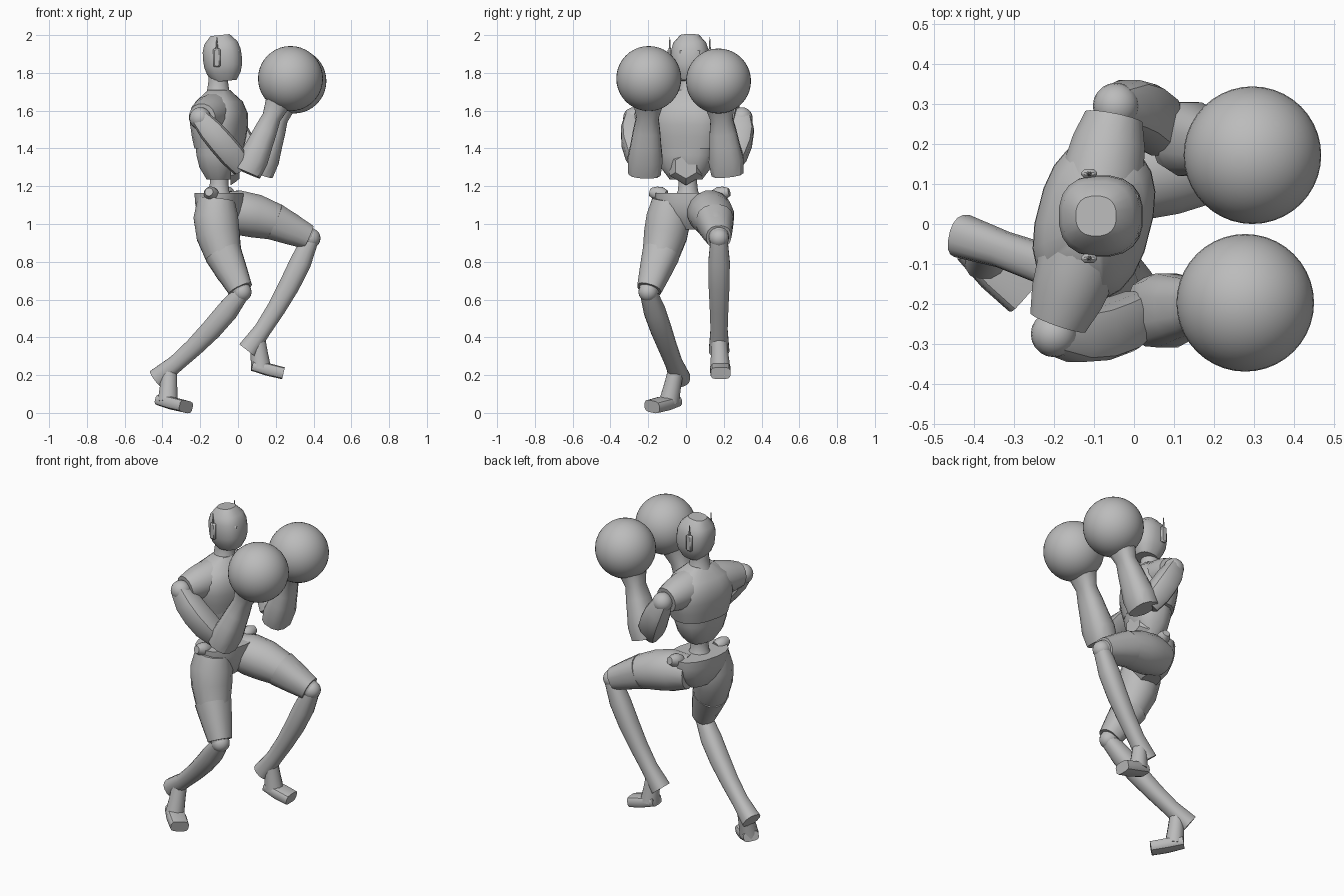
import bpy
import bmesh
from math import cos, sin, pi, copysign
from mathutils import Vector, Matrix

default_cube = bpy.data.objects.get("Cube")
if default_cube:
    bpy.data.objects.remove(default_cube, do_unlink=True)

GREY = (0.5, 0.5, 0.5, 1)
grey = bpy.data.materials.new("plain grey")
grey.use_nodes = True
grey.diffuse_color = GREY
grey.node_tree.nodes["Principled BSDF"].inputs["Base Color"].default_value = GREY

ACROSS = Vector((0, 1, 0))           # sideways axis of the figure
TWIST = Vector((0.25, 0.97, 0))      # sideways axis of the turned body
UP = Vector((0, 0, 1))


def finish(name, bm):
    """Turn a bmesh into a smooth-shaded object with sharp edges kept."""
    bmesh.ops.recalc_face_normals(bm, faces=bm.faces)
    mesh = bpy.data.meshes.new(name)
    bm.to_mesh(mesh)
    bm.free()
    mesh.materials.append(grey)
    obj = bpy.data.objects.new(name, mesh)
    bpy.context.collection.objects.link(obj)
    bpy.ops.object.select_all(action="DESELECT")
    obj.select_set(True)
    bpy.context.view_layer.objects.active = obj
    bpy.ops.object.shade_smooth_by_angle(angle=pi / 5)


def along_curve(start, bend, end, t):
    return start.lerp(bend, t).lerp(bend.lerp(end, t), t)


def limb(name, start, end, widths, depth=1.0, bend=None, side=ACROSS, sides=16, power=2.0):
    """Skin evenly spaced rings from start to end, curving towards bend."""
    bend = bend or start.lerp(end, 0.5)
    bm = bmesh.new()
    rings = []
    for i, width in enumerate(widths):
        t = i / (len(widths) - 1)
        point = along_curve(start, bend, end, t)
        tangent = (bend - start).lerp(end - bend, t).normalized()
        u = (side - tangent * side.dot(tangent)).normalized()
        v = tangent.cross(u) * depth
        ring = []
        for k in range(sides):
            angle = 2 * pi * (k + 0.5) / sides
            c, s = (copysign(abs(f) ** (2 / power), f) for f in (cos(angle), sin(angle)))
            ring.append(bm.verts.new(point + (u * c + v * s) * width))
        rings.append(ring)
    for low, high in zip(rings, rings[1:]):
        for k in range(sides):
            n = (k + 1) % sides
            bm.faces.new((low[k], low[n], high[n], high[k]))
    bm.faces.new(rings[0])
    bm.faces.new(rings[-1])
    finish(name, bm)


def column(name, x, y, bottom, top, widths, **options):
    limb(name, Vector((x, y, bottom)), Vector((x, y, top)), widths, **options)


def ball(name, center, radius, segments):
    bm = bmesh.new()
    bmesh.ops.create_uvsphere(bm, u_segments=segments, v_segments=segments // 2,
                              radius=radius, matrix=Matrix.Translation(center))
    finish(name, bm)


def box(name, center, size):
    bm = bmesh.new()
    matrix = Matrix.Translation(center) @ Matrix.Diagonal((*size, 1))
    bmesh.ops.create_cube(bm, size=1, matrix=matrix)
    bmesh.ops.bevel(bm, geom=bm.edges[:], offset=0.008, segments=1, affect="EDGES")
    finish(name, bm)


# Head and neck, with the chin set forward of the crown
limb("head", Vector((-0.07, 0.02, 1.757)), Vector((-0.095, 0.02, 2.0)),
     (0.062, 0.088, 0.1, 0.102, 0.1, 0.087, 0.05), depth=1.02, sides=20, power=2.5)
box("visor", (-0.014, 0.02, 1.885), (0.05, 0.12, 0.085))
column("neck", -0.105, 0.015, 1.66, 1.8, (0.08, 0.06, 0.053, 0.052))

# Torso
column("abdomen", -0.1, 0, 1.235, 1.43, (0.085, 0.135, 0.155, 0.163),
       depth=0.74, side=TWIST, power=2.5)
column("chest", -0.1, 0.01, 1.4, 1.71, (0.172, 0.19, 0.202, 0.2, 0.165, 0.075),
       depth=0.71, side=TWIST, sides=20, power=2.5)
limb("belly_badge", Vector((-0.04, 0, 1.305)), Vector((0.008, 0, 1.305)),
     (0.1, 0.085, 0.065), sides=6)
column("waist", -0.1, 0.01, 1.13, 1.26, (0.08, 0.055, 0.05, 0.05))

# Pelvis
pelvis = Vector((-0.1, 0.02, 1.15))
column("pelvis", -0.1, 0.02, 0.97, 1.165, (0.08, 0.14, 0.17, 0.183, 0.185),
       depth=0.66, side=TWIST, power=2.4)

# Joint positions of each side
JOINTS = {
    "right": dict(shoulder=(-0.2, -0.275, 1.56), elbow=(0.05, -0.22, 1.27),
                  wrist=(0.21, -0.2, 1.64), glove=(0.278, -0.197, 1.77),
                  hip=(-0.115, -0.08, 1.13), thigh=(-0.14, -0.1, 0.9),
                  knee=(0.02, -0.2, 0.64), calf_end=(-0.43, -0.03, 0.18),
                  heel=(-0.41, -0.055, 0.065), toe=(-0.275, -0.18, 0.033)),
    "left": dict(shoulder=(-0.045, 0.295, 1.56), elbow=(0.115, 0.22, 1.27),
                 wrist=(0.24, 0.18, 1.63), glove=(0.296, 0.172, 1.757),
                 hip=(-0.1, 0.11, 1.07), thigh=(0.14, 0.15, 1.06),
                 knee=(0.385, 0.175, 0.925), calf_end=(0.05, 0.175, 0.33),
                 heel=(0.075, 0.18, 0.25), toe=(0.24, 0.183, 0.21)),
}

for label, out in (("right", -1), ("left", 1)):
    at = {joint: Vector(place) for joint, place in JOINTS[label].items()}

    # Ear piece with its antenna
    ear = Vector((-0.112, 0.02 + out * 0.106, 1.88))
    box(label + "_ear_piece", ear, (0.04, 0.022, 0.1))
    limb(label + "_antenna", ear, ear + UP * 0.11, (0.01, 0.006, 0.002), sides=6)

    # Arm: sleeve, shoulder ball, upper arm, forearm, round glove
    chest = Vector((-0.1, 0.015, 1.6))
    limb(label + "_sleeve", chest, chest.lerp(at["shoulder"], 0.9),
         (0.105, 0.105, 0.102, 0.093, 0.074), side=UP)
    ball(label + "_shoulder_ball", at["shoulder"], 0.058, 20)
    arm_end = at["elbow"] + Vector((-0.035, 0, 0.04))
    limb(label + "_upper_arm", at["shoulder"], arm_end, (0.05, 0.066, 0.07, 0.07, 0.058),
         bend=at["shoulder"].lerp(arm_end, 0.5) + ACROSS * out * 0.05, sides=12, power=3.5)
    limb(label + "_forearm", at["elbow"], at["wrist"],
         (0.088, 0.095, 0.083, 0.073, 0.06, 0.08), depth=0.85, sides=12, power=2.6)
    ball(label + "_glove", at["glove"], 0.172, 40)

    # Leg: flared hip end, thigh, knee guard, knee ball
    limb(label + "_hip_flare", pelvis + TWIST * out * 0.13,
         pelvis + TWIST * out * 0.215 + UP * 0.02,
         (0.03, 0.04, 0.036, 0.022), side=UP)
    limb(label + "_thigh", at["hip"], at["knee"], (0.1, 0.12, 0.117, 0.1, 0.08, 0.05),
         bend=at["thigh"])
    guard_top = along_curve(at["hip"], at["thigh"], at["knee"], 0.6)
    limb(label + "_knee_guard", guard_top, guard_top.lerp(at["knee"], 0.93),
         (0.1, 0.084, 0.066), power=2.4)
    ball(label + "_knee_ball", at["knee"], 0.052, 20)

    # Shin, ankle and foot
    calf = at["knee"].lerp(at["calf_end"], 0.5) + Vector((0.04, 0, -0.03))
    limb(label + "_shin", at["knee"], at["calf_end"], (0.045, 0.058, 0.056, 0.05, 0.046, 0.055),
         bend=calf, power=2.4)
    limb(label + "_ankle", along_curve(at["knee"], calf, at["calf_end"], 0.87),
         at["heel"].lerp(at["toe"], 0.28), (0.042, 0.047, 0.055), sides=12)
    limb(label + "_foot", at["heel"], at["toe"], (0.045, 0.055, 0.053),
         depth=0.62, sides=12, power=3.5)
